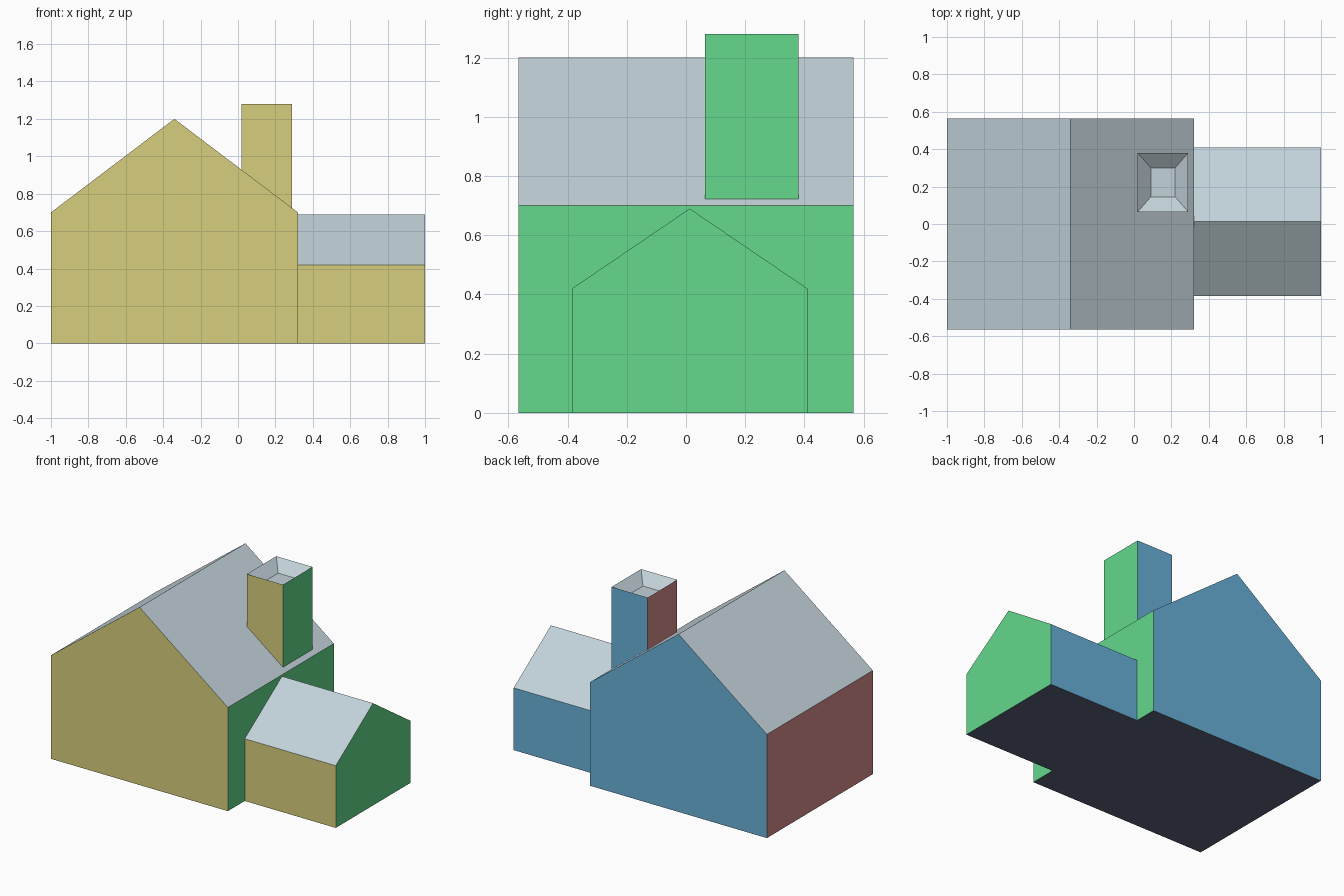
import bpy, bmesh
from mathutils import Vector

cube = bpy.data.objects.get("Cube")
if cube:
    bpy.data.objects.remove(cube, do_unlink=True)


def material(name, rgb):
    """Flat material from an sRGB colour."""
    linear = [((c / 255 + 0.055) / 1.055) ** 2.4 for c in rgb] + [1]
    mat = bpy.data.materials.new(name)
    mat.use_nodes = True
    mat.diffuse_color = linear
    shader = next(n for n in mat.node_tree.nodes if n.type == "BSDF_PRINCIPLED")
    shader.inputs["Base Color"].default_value = linear
    return mat


ROOF, BASE, FRONT, BACK, RIGHT, LEFT = range(6)
materials = [
    material("roof grey", (194, 210, 217)),
    material("base slate", (90, 100, 120)),
    material("front khaki", (215, 206, 124)),
    material("back blue", (106, 178, 218)),
    material("side green", (100, 216, 140)),
    material("side maroon", (212, 139, 137)),
]


def colour_by_direction(normal):
    if normal.z > 0.1:
        return ROOF
    if normal.z < -0.1:
        return BASE
    if abs(normal.y) > abs(normal.x):
        return FRONT if normal.y < 0 else BACK
    return RIGHT if normal.x > 0 else LEFT


def finish(name, bm):
    bm.normal_update()
    for face in bm.faces:
        face.material_index = colour_by_direction(face.normal)
    mesh = bpy.data.meshes.new(name)
    for mat in materials:
        mesh.materials.append(mat)
    bm.to_mesh(mesh)
    bm.free()
    obj = bpy.data.objects.new(name, mesh)
    bpy.context.collection.objects.link(obj)
    return obj


def gabled_block(name, start, end, low, high, eave, ridge, along):
    """Gable profile from low to high, swept from start to end."""
    bm = bmesh.new()
    mid = (low + high) / 2
    profile = [(low, 0), (high, 0), (high, eave), (mid, ridge), (low, eave)]
    place = {"x": lambda a, s, z: (a, s, z), "y": lambda a, s, z: (s, a, z)}[along]
    gable = bm.faces.new([bm.verts.new(place(start, s, z)) for s, z in profile])
    swept = bmesh.ops.extrude_face_region(bm, geom=[gable], use_keep_orig=True)
    moved = [v for v in swept["geom"] if isinstance(v, bmesh.types.BMVert)]
    bmesh.ops.translate(bm, verts=moved, vec=Vector(place(end - start, 0, 0)))
    bmesh.ops.recalc_face_normals(bm, faces=bm.faces)
    # The end of the annex against the house stays open
    if along == "x":
        hidden = [f for f in bm.faces if f.normal.x < -0.9]
        bmesh.ops.delete(bm, geom=hidden, context="FACES")
    return finish(name, bm)


# House and side annex
gabled_block("main_house", -0.565, 0.565, -1, 0.32, 0.7, 1.2, "y")
gabled_block("side_annex", 0.32, 1, -0.385, 0.41, 0.42, 0.69, "x")


# Chimney: foot follows the roof slope, top has a tapered pit
def roof_height(x):
    return 1.2 - (x + 0.34) * 0.5 / 0.66


def ring(bm, x0, x1, y0, y1, height):
    corners = [(x0, y0), (x1, y0), (x1, y1), (x0, y1)]
    return [bm.verts.new((x, y, height(x))) for x, y in corners]


bm = bmesh.new()
rings = [
    ring(bm, 0.02, 0.29, 0.065, 0.38, roof_height),
    ring(bm, 0.02, 0.29, 0.065, 0.38, lambda x: 1.28),
    ring(bm, 0.09, 0.22, 0.145, 0.3, lambda x: 1.215),
]
for lower, upper in zip(rings, rings[1:]):
    for i in range(4):
        j = (i + 1) % 4
        bm.faces.new((lower[i], lower[j], upper[j], upper[i]))
bm.faces.new(rings[-1])
finish("chimney", bm)
